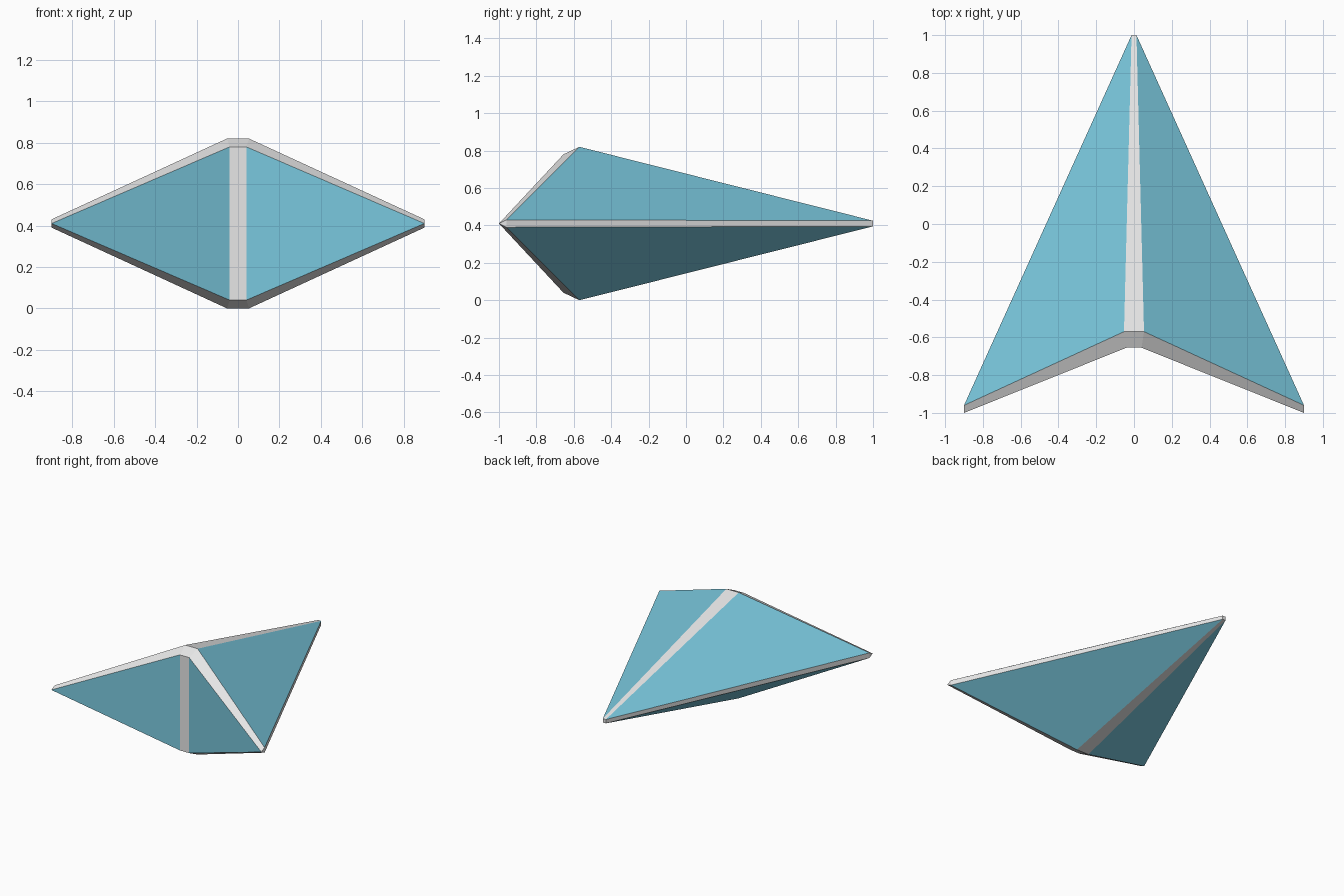
import bpy
import bmesh

cube = bpy.data.objects.get("Cube")
if cube:
    bpy.data.objects.remove(cube, do_unlink=True)


def make_material(name, rgb):
    mat = bpy.data.materials.new(name)
    mat.use_nodes = True
    mat.diffuse_color = (*rgb, 1)
    bsdf = next(n for n in mat.node_tree.nodes if n.type == 'BSDF_PRINCIPLED')
    bsdf.inputs["Base Color"].default_value = (*rgb, 1)
    return mat


materials = [make_material("sky_blue", (0.195, 0.578, 0.73)),
             make_material("light_grey", (0.8, 0.8, 0.8))]
BLUE, GREY = 0, 1
MID = 0.41  # height of the wing plane

# Corner points: half width, depth, height above or below the wing plane
corners = {
    "keel": (0.04, -0.655, 0.37),
    "ridge": (0.053, -0.57, 0.41),
    "wing": (0.9, -0.96, 0.02),
    "tail": (0.013, 1.0, 0.015),
}

bm = bmesh.new()
v = {}
for side in (-1, 1):
    for up in (-1, 1):
        for name, (x, y, z) in corners.items():
            v[name, side, up] = bm.verts.new((side * x, y, MID + up * z))
    v["tip", side] = bm.verts.new((side * 0.9, -1.0, MID))


def face(colour, *keys):
    bm.faces.new([v[k] for k in keys]).material_index = colour


for side in (-1, 1):
    # Front panel, wing edge and wing tip
    face(BLUE, ("keel", side, 1), ("keel", side, -1), ("tip", side))
    face(GREY, ("wing", side, 1), ("wing", side, -1),
         ("tail", side, -1), ("tail", side, 1))
    face(GREY, ("tip", side), ("wing", side, -1), ("wing", side, 1))
    for up in (-1, 1):
        # Swept panel and the chamfered front rim
        face(BLUE, ("ridge", side, up), ("wing", side, up), ("tail", side, up))
        face(GREY, ("keel", side, up), ("ridge", side, up),
             ("wing", side, up), ("tip", side))


def centre_strip(a, b):
    face(GREY, (a[0], -1, a[1]), (a[0], 1, a[1]),
         (b[0], 1, b[1]), (b[0], -1, b[1]))


# Grey strips running around the middle
loop = [("keel", -1), ("keel", 1), ("ridge", 1), ("tail", 1),
        ("tail", -1), ("ridge", -1)]
for a, b in zip(loop, loop[1:] + loop[:1]):
    centre_strip(a, b)

bmesh.ops.recalc_face_normals(bm, faces=bm.faces)
mesh = bpy.data.meshes.new("dart_body")
bm.to_mesh(mesh)
bm.free()
for mat in materials:
    mesh.materials.append(mat)
body = bpy.data.objects.new("dart_body", mesh)
bpy.context.collection.objects.link(body)
